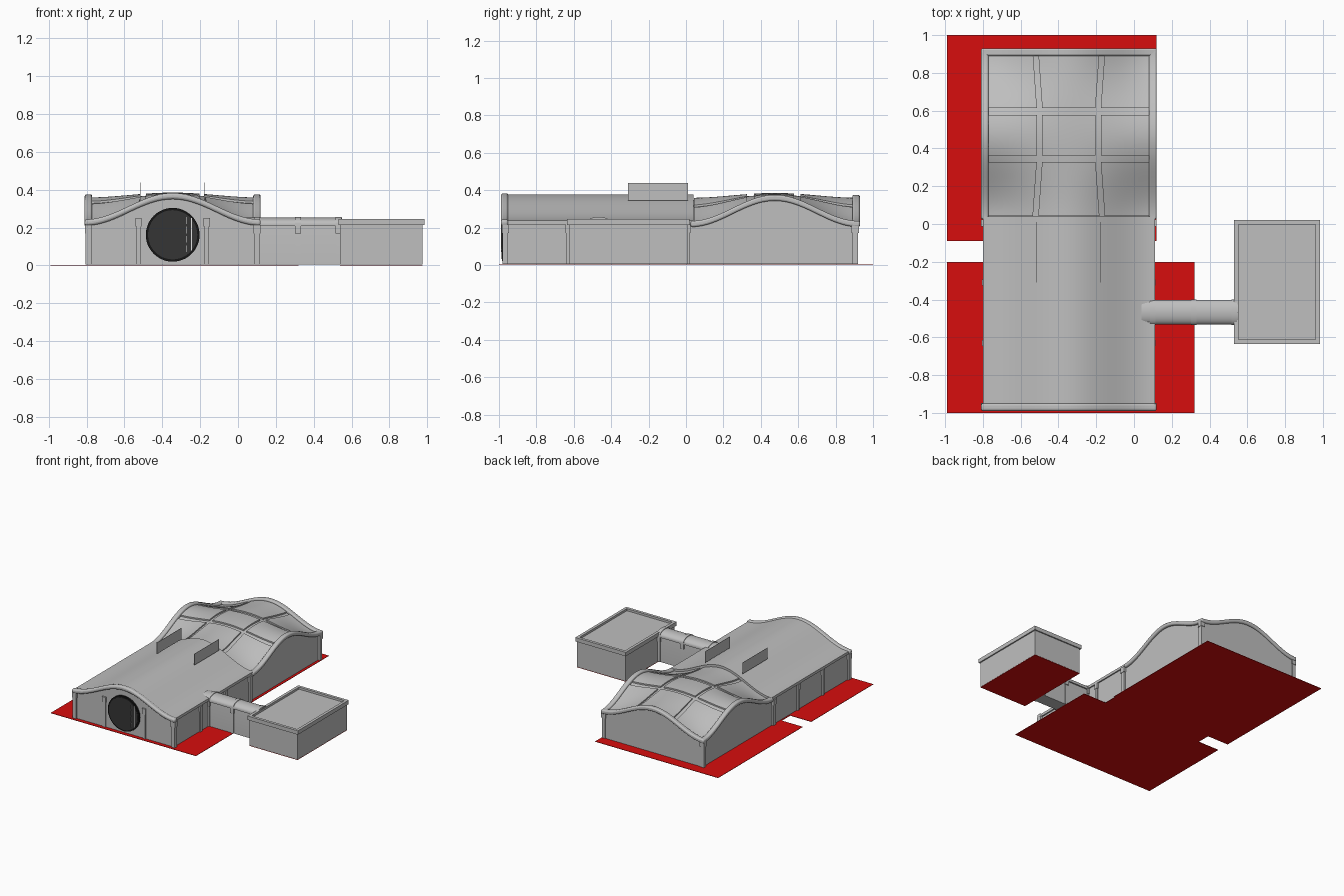
import bpy, bmesh, math

cube = bpy.data.objects.get("Cube")
if cube:
    bpy.data.objects.remove(cube, do_unlink=True)


def material(name, rgb):
    m = bpy.data.materials.new(name)
    m.use_nodes = True
    m.diffuse_color = (*rgb, 1)
    m.node_tree.nodes["Principled BSDF"].inputs["Base Color"].default_value = (*rgb, 1)
    return m


GREY = material("wall grey", (0.52, 0.52, 0.52))
RED = material("ground red", (0.68, 0.004, 0.004))
DARK = material("door dark", (0.035, 0.035, 0.035))
BLACK = material("frame black", (0.008, 0.008, 0.008))
PALE = material("slit pale", (0.9, 0.9, 0.9))

CX, HX = -0.345, 0.46     # halls: centre and half width
CY, HY = 0.475, 0.45      # rear hall: centre and half depth
FLOOR = 0.004


def finish(name, bm, mat, bevel=0.0):
    bmesh.ops.recalc_face_normals(bm, faces=bm.faces)
    me = bpy.data.meshes.new(name)
    bm.to_mesh(me)
    bm.free()
    me.materials.append(mat)
    ob = bpy.data.objects.new(name, me)
    bpy.context.collection.objects.link(ob)
    if bevel:
        mod = ob.modifiers.new("soft edge", 'BEVEL')
        mod.width, mod.segments = bevel, 3
        mod.limit_method, mod.angle_limit = 'ANGLE', math.radians(50)
    return ob


def box(name, x, y, z, mat=GREY):
    bm = bmesh.new()
    bmesh.ops.create_cube(bm, size=1)
    for v in bm.verts:
        v.co = [r[0] if c < 0 else r[1] for c, r in zip(v.co, (x, y, z))]
    return finish(name, bm, mat)


def extrude(name, pts, axis, a, b, mat=GREY, bevel=0.0):
    """Extrude a closed (u, z) outline along x or y."""
    bm = bmesh.new()
    rings = []
    for s in (a, b):
        rings.append([bm.verts.new((s, u, z) if axis == 'x' else (u, s, z)) for u, z in pts])
    n = len(pts)
    bm.faces.new(rings[0])
    bm.faces.new(rings[1])
    for i in range(n):
        j = (i + 1) % n
        bm.faces.new((rings[0][i], rings[0][j], rings[1][j], rings[1][i]))
    return finish(name, bm, mat, bevel)


def bell(t):
    return 0.5 + 0.5 * math.cos(math.pi * max(-1, min(1, t)))


def arch(c, h, base, rise=0.14, n=40):
    return [(c + h * t, base + rise * bell(t)) for t in (-1 + 2 * i / n for i in range(n + 1))]


def band(c, h, top, thick):
    return arch(c, h, top) + arch(c, h, top - thick)[::-1]


# Ground plates
box("rear_ground", (-0.99, 0.12), (-0.09, 1.0), (0, 0.003), RED)
box("front_ground", (-0.99, 0.32), (-1.0, -0.2), (0, 0.003), RED)
box("middle_floor", (-0.8, 0.11), (-0.2, -0.09), (0, 0.003), RED)
box("annex_floor", (0.54, 0.975), (-0.625, 0.01), (0, 0.003), RED)

# Front hall: walls, wavy roof and front trim
walls = arch(CX, HX - 0.015, 0.215)
extrude("front_hall_walls", walls + [(walls[-1][0], FLOOR), (walls[0][0], FLOOR)], 'y', -0.97, 0.04)
extrude("front_hall_roof", band(CX, HX - 0.005, 0.237, 0.022), 'y', -0.96, 0.04)
extrude("front_trim", band(CX, HX + 0.005, 0.243, 0.033), 'y', -0.99, -0.95, bevel=0.012)


# Rear hall: double-curved roof
def vault(x, y):
    a, b = bell((x - CX) / HX), bell((y - CY) / HY)
    return 0.208 + 0.14 * (1 - (1 - a) * (1 - b)) + 0.026 * a * b


def patch(name, x0, x1, y0, y1, lift, n, bottom=None):
    """Roof patch between two side edges given as functions of y."""
    bm = bmesh.new()
    grid = []
    for j in range(n + 1):
        y = y0 + (y1 - y0) * j / n
        row = []
        for i in range(n + 1):
            x = x0(y) + (x1(y) - x0(y)) * i / n
            row.append(bm.verts.new((x, y, vault(x, y) + lift)))
        grid.append(row)
    for j in range(n):
        for i in range(n):
            bm.faces.new((grid[j][i], grid[j][i + 1], grid[j + 1][i + 1], grid[j + 1][i]))
    rim = [e for e in bm.edges if e.is_boundary]
    skirt = bmesh.ops.extrude_edge_only(bm, edges=rim)["geom"]
    for v in skirt:
        if isinstance(v, bmesh.types.BMVert):
            v.co.z = bottom if bottom is not None else v.co.z - 0.02
    if bottom is not None:
        bmesh.ops.holes_fill(bm, edges=[e for e in bm.edges if e.is_boundary])
    return finish(name, bm, GREY)


patch("rear_hall", lambda y: -0.79, lambda y: 0.1, 0.03, 0.915, 0, 40, FLOOR)


# Nine raised roof panels separated by channels
def channel(side, edge):
    def f(y):
        flare = 0.02 * max(0, abs(y - CY) - 0.14) / 0.28
        return CX + side * (0.155 + flare) + edge * 0.014
    return f


columns = [(lambda y: -0.772, channel(-1, -1)),
           (channel(-1, 1), channel(1, -1)),
           (channel(1, 1), lambda y: 0.082)]
rows = [(0.042, 0.327), (0.363, 0.577), (0.613, 0.892)]
for r, (y0, y1) in enumerate(rows):
    for c, (x0, x1) in enumerate(columns):
        patch(f"roof_panel_{r}_{c}", x0, x1, y0, y1, 0.011, 14)

# Rear hall trims on three sides
for name, x in (("right", -0.81), ("left", 0.08)):
    extrude(f"rear_hall_{name}_trim", band(CY, HY, 0.235, 0.032), 'x', x, x + 0.04, bevel=0.01)
extrude("back_trim", band(CX, HX + 0.005, 0.235, 0.032), 'y', 0.89, 0.93, bevel=0.01)


# Pilasters, each with a wider head
def post(name, x, y, h, w=0.015):
    box(name, (x - w, x + w), (y - w, y + w), (FLOOR, h))
    box(name + "_head", (x - w - 0.004, x + w + 0.004), (y - w - 0.004, y + w + 0.004), (h - 0.045, h))


for side, sx in (("right", -1), ("left", 1)):
    x = CX + sx * 0.445
    for label, y in (("front", -0.966), ("middle", 0.005), ("back", 0.905)):
        post(f"{side}_{label}_post", x, y, 0.215)
    for k, y in enumerate((-0.31, -0.63)):
        post(f"{side}_wall_post_{k}", x, y, 0.215, 0.011)
    post(f"{side}_door_post", CX + sx * 0.18, -0.966, 0.25, 0.012)


# Round front door with dark frame and narrow slits
def disc(name, radius, y0, y1, mat):
    pts = [(CX + radius * math.cos(a), 0.162 + radius * math.sin(a))
           for a in (2 * math.pi * i / 48 for i in range(48))]
    return extrude(name, pts, 'y', y0, y1, mat)


disc("door_frame", 0.142, -0.983, -0.96, BLACK)
disc("door", 0.13, -0.986, -0.97, DARK)
box("door_slit", (-0.248, -0.242), (-0.988, -0.985), (0.08, 0.25), PALE)
for k in range(4):
    z = 0.07 + 0.05 * k
    box(f"door_dash_{k}", (-0.276, -0.272), (-0.988, -0.985), (z, z + 0.035), PALE)

# Two upright roof plates
for side, x in (("right", -0.517), ("left", -0.178)):
    box(f"{side}_roof_plate", (x - 0.001, x + 0.001), (-0.31, 0.01), (0.345, 0.437))


# Corridor with rounded roof and ribs
def tunnel(name, half, top, bottom, x0, x1):
    pts = [(-0.467 + half * math.cos(a), top - 0.035 + 0.035 * math.sin(a))
           for a in (math.pi * i / 16 for i in range(17))]
    extrude(name, pts + [(-0.467 - half, bottom), (-0.467 + half, bottom)], 'x', x0, x1)


tunnel("corridor_walls", 0.054, 0.245, FLOOR, 0.08, 0.55)
tunnel("corridor_roof", 0.065, 0.253, 0.208, 0.04, 0.55)
for k, x in enumerate((0.1, 0.317, 0.531)):
    tunnel(f"corridor_rib_{k}", 0.06, 0.25, FLOOR, x - 0.012, x + 0.012)
    tunnel(f"corridor_rib_head_{k}", 0.068, 0.257, 0.17, x - 0.015, x + 0.015)

# Annex with parapet around a sunken roof
box("annex", (0.54, 0.975), (-0.625, 0.01), (FLOOR, 0.228))
for side, x in (("right", (0.53, 0.553)), ("left", (0.962, 0.985))):
    box(f"annex_{side}_parapet", x, (-0.635, 0.02), (0.213, 0.245))
for side, y in (("front", (-0.635, -0.612)), ("back", (-0.003, 0.02))):
    box(f"annex_{side}_parapet", (0.553, 0.962), y, (0.213, 0.245))

# Smooth the curved surfaces, keep the corners sharp
bpy.ops.object.select_all(action='DESELECT')
for ob in bpy.context.scene.objects:
    if ob.type == 'MESH':
        ob.select_set(True)
        bpy.context.view_layer.objects.active = ob
bpy.ops.object.shade_smooth_by_angle(angle=math.radians(35))
